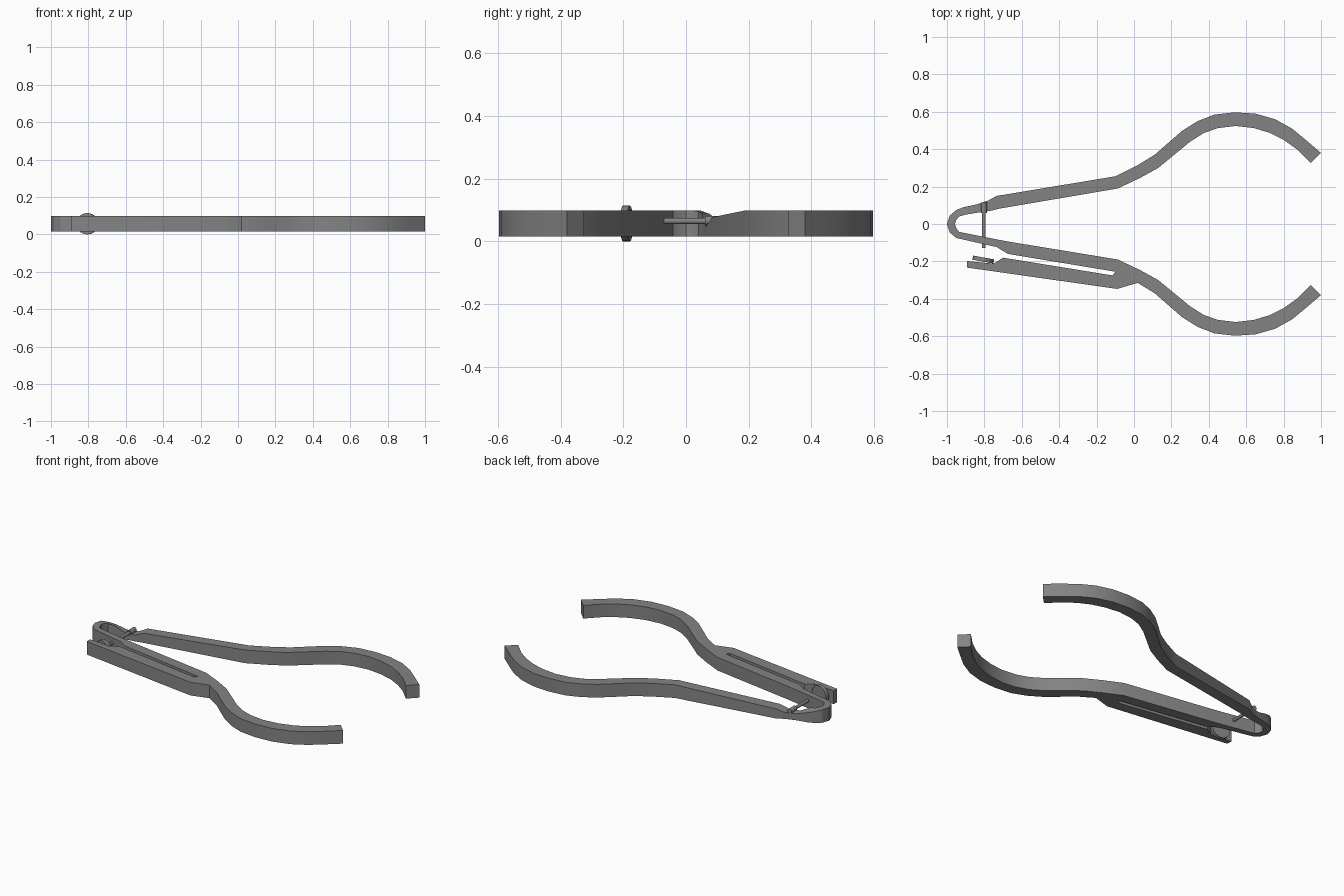
import bpy, bmesh, math
from mathutils import Vector

cube = bpy.data.objects.get("Cube")
if cube:
    bpy.data.objects.remove(cube, do_unlink=True)

BOTTOM, TOP = 0.016, 0.099

grey = bpy.data.materials.new("mid_grey")
grey.use_nodes = True
colour = (0.23, 0.23, 0.23, 1)
grey.diffuse_color = colour
grey.node_tree.nodes["Principled BSDF"].inputs["Base Color"].default_value = colour


def finish(bm, name, angle=25):
    bmesh.ops.recalc_face_normals(bm, faces=bm.faces)
    mesh = bpy.data.meshes.new(name)
    bm.to_mesh(mesh)
    bm.free()
    mesh.materials.append(grey)
    obj = bpy.data.objects.new(name, mesh)
    bpy.context.collection.objects.link(obj)
    bpy.ops.object.select_all(action='DESELECT')
    obj.select_set(True)
    bpy.context.view_layer.objects.active = obj
    bpy.ops.object.shade_smooth_by_angle(angle=math.radians(angle))
    return obj


def bar(name, stations):
    """Closed bar through (outer xy, inner xy, outer top, inner top) stations."""
    bm = bmesh.new()
    rings = []
    for o, i, zo, zi in stations:
        rings.append([bm.verts.new(p) for p in (
            (*o, BOTTOM), (*o, zo), (*i, zi), (*i, BOTTOM))])
    for a, b in zip(rings, rings[1:]):
        for k in range(4):
            n = (k + 1) % 4
            bm.faces.new((a[k], a[n], b[n], b[k]))
    bm.faces.new(rings[0])
    bm.faces.new(rings[-1])
    return finish(bm, name)


def plate(name, outline):
    """Flat outline raised to the body's height."""
    bm = bmesh.new()
    face = bm.faces.new([bm.verts.new((x, y, BOTTOM)) for x, y in outline])
    raised = bmesh.ops.extrude_face_region(bm, geom=[face])
    verts = [v for v in raised["geom"] if isinstance(v, bmesh.types.BMVert)]
    bmesh.ops.translate(bm, verts=verts, vec=(0, 0, TOP - BOTTOM))
    return finish(bm, name)


def rod(name, start, end, radius, sides):
    """Cylinder between two points."""
    start, end = Vector(start), Vector(end)
    axis = end - start
    bm = bmesh.new()
    bmesh.ops.create_cone(bm, cap_ends=True, segments=sides, radius1=radius,
                          radius2=radius, depth=axis.length)
    bm.transform(axis.to_track_quat('Z', 'Y').to_matrix().to_4x4())
    bmesh.ops.translate(bm, verts=bm.verts, vec=(start + end) / 2)
    return finish(bm, name, 35)


# Curved jaw, from its open tip back to the straight arm (outer, inner)
jaw = [
    ((1.0, .38), (.945, .325)), ((.93, .44), (.87, .40)), ((.845, .51), (.80, .45)),
    ((.755, .56), (.727, .487)), ((.65, .59), (.64, .513)), ((.54, .597), (.545, .524)),
    ((.43, .585), (.45, .513)), ((.34, .55), (.374, .487)), ((.26, .50), (.30, .44)),
    ((.19, .44), (.22, .374)), ((.11, .37), (.13, .30)), ((.02, .315), (.032, .246)),
    ((-.10, .255), (-.086, .19)),
]
upper_jaw = [(o, i, TOP, TOP) for o, i in jaw]
lower_jaw = [((o[0], -o[1]), (i[0], -i[1]), TOP, TOP) for o, i in reversed(jaw)]

# Tapered back arm, sprung bend and front arm
bend = [
    ((-.735, .15), (-.715, .083), .076, .077),
    ((-.78, .125), (-.77, .070), .056, .056),
    ((-.84, .105), (-.84, .060), .056, .060),
    ((-.91, .09), (-.90, .050), .077, .090),
    ((-.95, .075), (-.935, .040), .088, .095),
    ((-.985, .045), (-.95, .022), TOP, TOP),
    ((-1.0, .0), (-.957, .0), TOP, TOP),
    ((-.985, -.045), (-.95, -.022), TOP, TOP),
    ((-.95, -.075), (-.935, -.042), TOP, TOP),
    ((-.735, -.123), (-.72, -.085), TOP, TOP),
    ((-.674, -.16), (-.665, -.095), TOP, TOP),
]
bar("clamp_body", upper_jaw + bend + lower_jaw)

# Finger lying beside the front arm, separated from it by a slot
plate("side_finger", [
    (-.893, -.198), (-.893, -.233), (-.09, -.347), (.02, -.315), (-.10, -.255),
    (-.115, -.275), (-.70, -.18), (-.75, -.212)])

# Round button on the finger
rod("button_disc", (-.808, -.201, .057), (-.804, -.179, .057), .057, 24)

# Cross pin through both arms, with a thicker head
rod("cross_pin", (-.803, -.128, .065), (-.803, .11, .065), .010, 12)
rod("pin_head", (-.803, .06, .065), (-.803, .115, .065), .016, 12)
